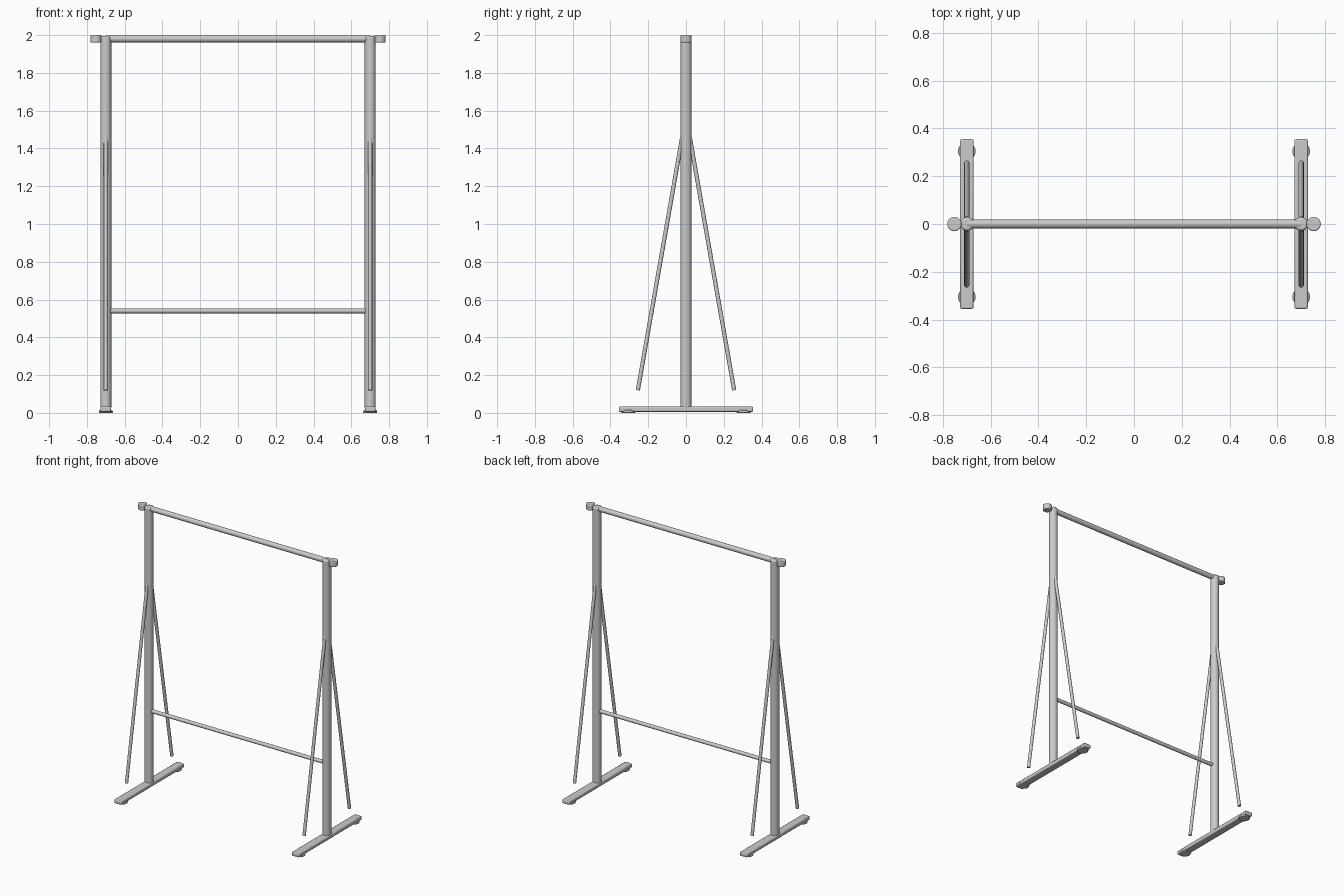
import bpy, math
from mathutils import Vector

if "Cube" in bpy.data.objects:
    bpy.data.objects.remove(bpy.data.objects["Cube"])


def finish(ob, name, bevel=0.0, segments=2):
    ob.name = name
    if bevel:
        m = ob.modifiers.new("Bevel", 'BEVEL')
        m.width = bevel
        m.segments = segments
        m.limit_method = 'ANGLE'
        m.angle_limit = math.radians(40)
    bpy.ops.object.shade_smooth_by_angle(angle=math.radians(40))
    return ob


def tube(name, a, b, radius, sides=24, bevel=0.0):
    a, b = Vector(a), Vector(b)
    d = b - a
    bpy.ops.mesh.primitive_cylinder_add(
        vertices=sides, radius=radius, depth=d.length, location=(a + b) / 2,
        rotation=d.to_track_quat('Z', 'Y').to_euler())
    return finish(bpy.context.object, name, bevel)


def box(name, center, size, bevel):
    bpy.ops.mesh.primitive_cube_add(size=1, location=center)
    ob = bpy.context.object
    ob.scale = size
    bpy.ops.object.transform_apply(location=False, rotation=False, scale=True)
    return finish(ob, name, bevel)


# Horizontal bars
tube("hanging_rail", (-0.70, 0, 1.98), (0.70, 0, 1.98), 0.018)
tube("lower_crossbar", (-0.69, 0, 0.54), (0.69, 0, 0.54), 0.013)

for s, side in ((-1, "left"), (1, "right")):
    x = 0.70 * s
    # Upright with rounded top, and end knob beside it
    tube(f"{side}_upright", (x, 0, 0.02), (x, 0, 1.995), 0.029, 32, 0.009)
    tube(f"{side}_end_knob", (0.752 * s, 0, 1.96), (0.752 * s, 0, 2.0), 0.03, 32, 0.005)
    # Foot beam
    box(f"{side}_foot", (x, 0, 0.02), (0.056, 0.71, 0.028), 0.006)
    for t, end in ((-1, "front"), (1, "back")):
        # Levelling pad and diagonal brace
        tube(f"{side}_{end}_pad", (x, 0.305 * t, 0), (x, 0.305 * t, 0.014), 0.037, 24, 0.003)
        tube(f"{side}_{end}_brace", (x, 0.255 * t, 0.12), (x, 0.02 * t, 1.46), 0.011, 16)
